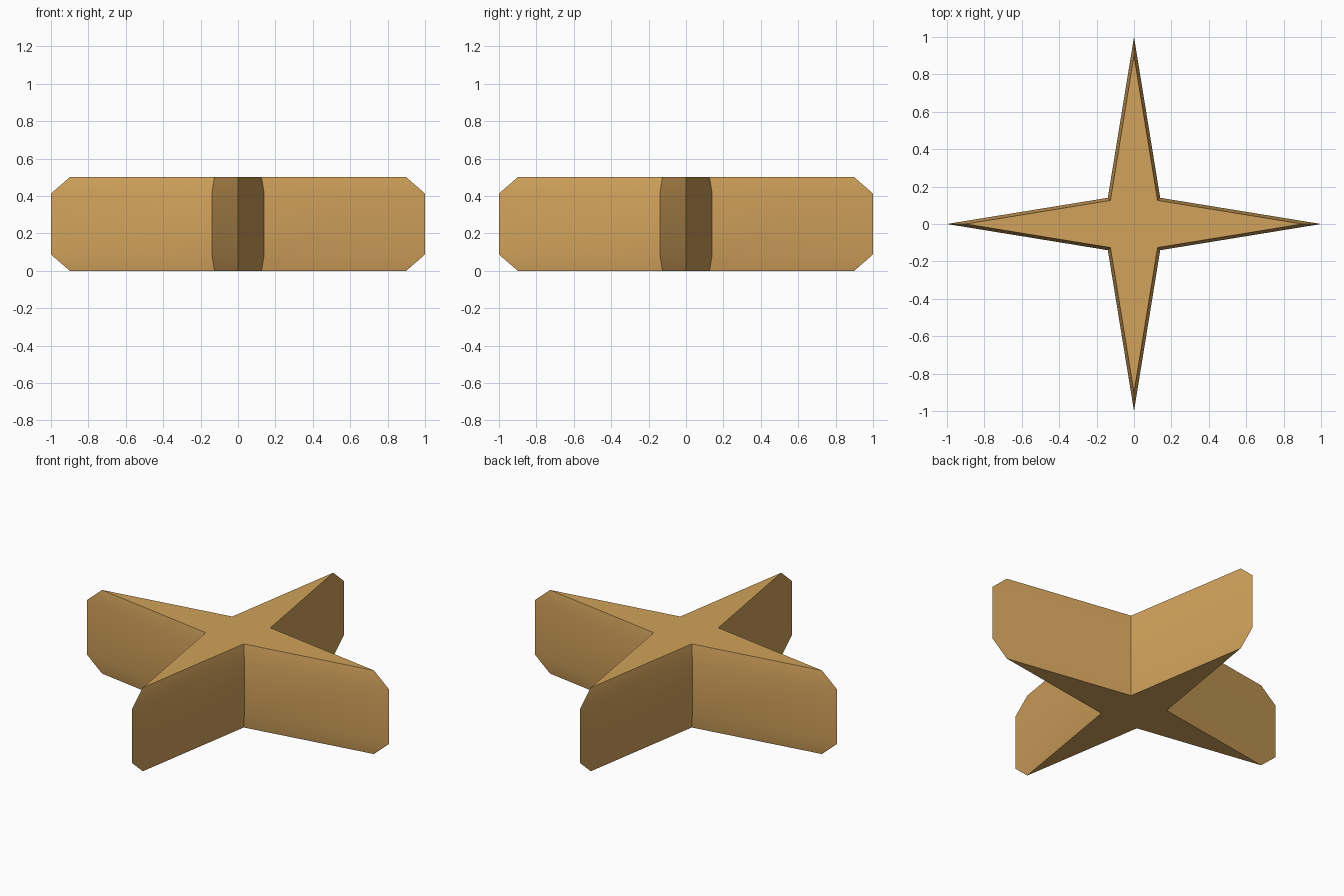
import bpy
import bmesh
from math import cos, sin, pi, radians, sqrt

cube = bpy.data.objects.get("Cube")
if cube:
    bpy.data.objects.remove(cube, do_unlink=True)

# Single warm wood-gold colour
gold = bpy.data.materials.new("warm_gold")
gold.use_nodes = True
color = (0.64, 0.36, 0.105, 1.0)
gold.diffuse_color = color
bsdf = next(n for n in gold.node_tree.nodes if n.type == 'BSDF_PRINCIPLED')
bsdf.inputs["Base Color"].default_value = color
bsdf.inputs["Roughness"].default_value = 0.6

HEIGHT, BEVEL, INSET = 0.5, 0.087, 0.9
TIP, NOTCH = 1.0, 0.14 * sqrt(2)


def star_ring(bm, z, scale):
    """Four-pointed star outline at one height."""
    ring = []
    for i in range(8):
        r = scale * (NOTCH if i % 2 else TIP)
        a = i * pi / 4
        ring.append(bm.verts.new((r * cos(a), r * sin(a), z)))
    return ring


# Star block: straight walls with tapered top and bottom rims
bm = bmesh.new()
profile = [(0, INSET), (BEVEL, 1), (HEIGHT - BEVEL, 1), (HEIGHT, INSET)]
rings = [star_ring(bm, z, s) for z, s in profile]
for low, high in zip(rings, rings[1:]):
    for i in range(8):
        j = (i + 1) % 8
        bm.faces.new((low[i], low[j], high[j], high[i]))

# Caps: a central square and one triangle per point
for ring, up in ((rings[0], False), (rings[-1], True)):
    caps = [ring[1::2]] + [[ring[i - 1], ring[i], ring[i + 1]] for i in range(0, 8, 2)]
    for loop in caps:
        bm.faces.new(loop if up else loop[::-1])

mesh = bpy.data.meshes.new("star_block")
bm.to_mesh(mesh)
bm.free()
mesh.materials.append(gold)
star = bpy.data.objects.new("star_block", mesh)
bpy.context.collection.objects.link(star)

# Smooth the shallow rim taper, keep the real corners crisp
bpy.ops.object.select_all(action='DESELECT')
star.select_set(True)
bpy.context.view_layer.objects.active = star
bpy.ops.object.shade_smooth_by_angle(angle=radians(30))
